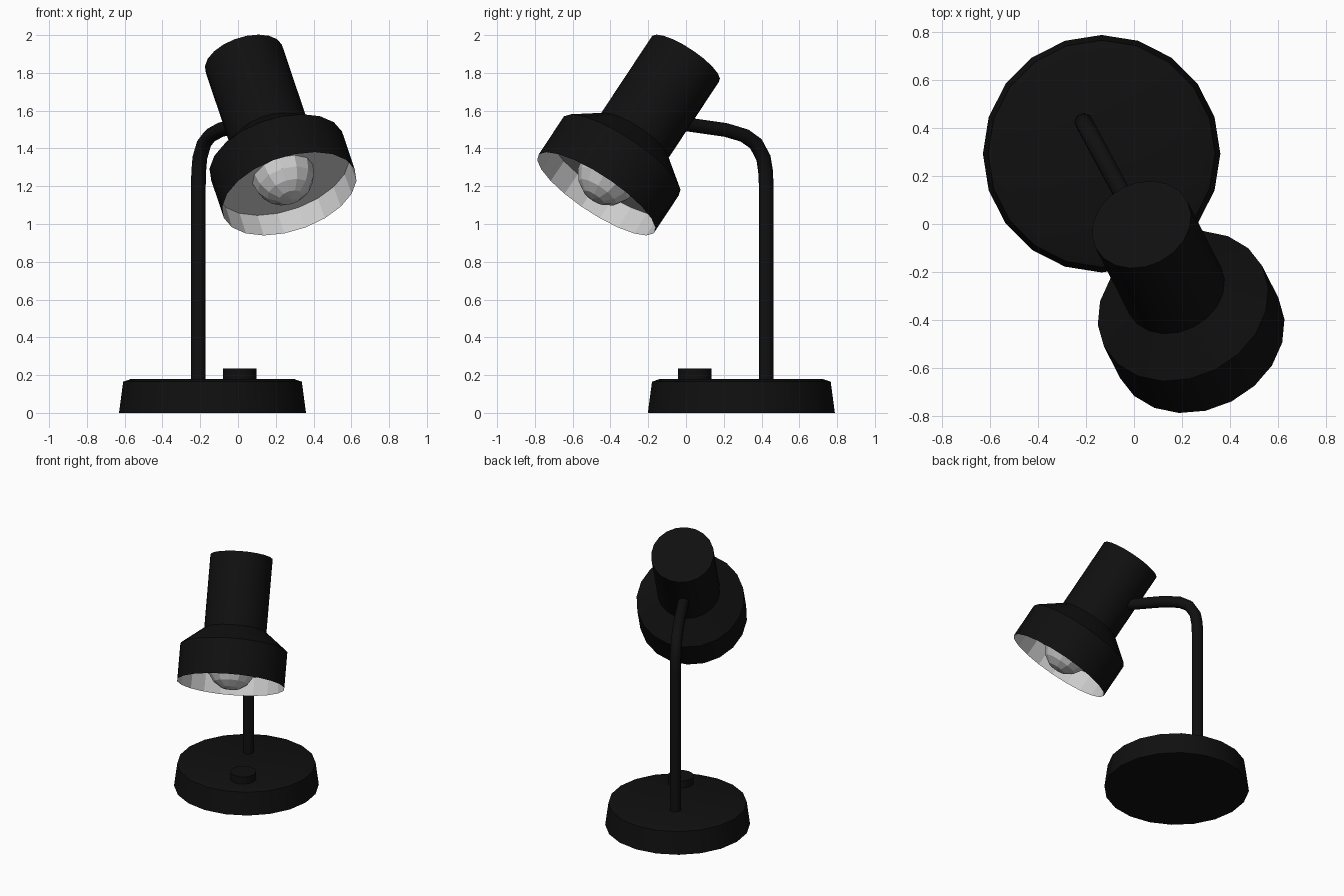
import bpy, math
from mathutils import Matrix, Vector

if "Cube" in bpy.data.objects:
    bpy.data.objects.remove(bpy.data.objects["Cube"])

black = bpy.data.materials.new("black")
black.diffuse_color = (0.005, 0.005, 0.005, 1)
black.use_nodes = True
black.node_tree.nodes["Principled BSDF"].inputs["Base Color"].default_value = black.diffuse_color


def lathe(name, profile, sides, matrix, mat=None, smooth=True):
    """Spin (radius, height) points around local z; radius 0 makes a pole."""
    verts, rings, faces = [], [], []
    for r, z in profile:
        n = sides if r > 0 else 1
        rings.append(range(len(verts), len(verts) + n))
        for i in range(n):
            a = 2 * math.pi * i / sides
            verts.append((r * math.cos(a), r * math.sin(a), z))
    for lo, hi in zip(rings, rings[1:]):
        for i in range(sides):
            j = (i + 1) % sides
            quad = [lo[i % len(lo)], lo[j % len(lo)], hi[j % len(hi)], hi[i % len(hi)]]
            faces.append(list(dict.fromkeys(quad)))
    me = bpy.data.meshes.new(name)
    me.from_pydata(verts, [], faces)
    ob = bpy.data.objects.new(name, me)
    ob.matrix_world = matrix
    bpy.context.collection.objects.link(ob)
    if mat:
        me.materials.append(mat)
    if smooth:
        bpy.ops.object.select_all(action='DESELECT')
        ob.select_set(True)
        bpy.context.view_layer.objects.active = ob
        bpy.ops.object.shade_smooth_by_angle(angle=math.radians(30))
    return ob


# weighted base and its push button
lathe("base", [(0, 0), (0.495, 0), (0.473, 0.165), (0.43, 0.18), (0, 0.18)], 20,
      Matrix.Translation((-0.135, 0.293, 0)), black)
lathe("button", [(0, 0.17), (0.089, 0.17), (0.089, 0.235), (0, 0.235)], 16,
      Matrix.Translation((0.01, 0.047, 0)), black)

# bent arm: path as (y, z), leaning to +x as it comes forward
path = [(0.425, 0.15), (0.425, 1.2), (0.421, 1.28), (0.41, 1.35), (0.37, 1.425),
        (0.31, 1.468), (0.21, 1.498), (0.02, 1.525), (-0.1, 1.54)]
curve = bpy.data.curves.new("arm", 'CURVE')
curve.dimensions = '3D'
curve.bevel_depth = 0.039
curve.bevel_resolution = 2
curve.use_fill_caps = True
spline = curve.splines.new('POLY')
spline.points.add(len(path) - 1)
for p, (y, z) in zip(spline.points, path):
    p.co = (-0.21 + (0.425 - y) * 0.54, y, z, 1)
spline.use_smooth = True
curve.materials.append(black)
bpy.context.collection.objects.link(bpy.data.objects.new("arm", curve))

# tilted head frame: origin at the centre of the opening, z along the head
head = (Matrix.Translation((0.272, -0.475, 1.16))
        @ Matrix.Rotation(math.radians(27), 4, 'Z')
        @ Matrix.Rotation(math.radians(-36.6), 4, 'X'))

# outer shade
lathe("shade", [(0.37, 0), (0.37, 0.25), (0.215, 0.375), (0.215, 0.89), (0, 0.89)],
      20, head, black)
# pale inside of the shade
lathe("shade_lining", [(0, 0.13), (0.367, 0.13), (0.37, 0)], 20, head, smooth=False)
# half-round bulb
dome = [(0.168 * math.sin(math.radians(a)), 0.13 - 0.168 * math.cos(math.radians(a)))
        for a in (0, 22.5, 45, 67.5, 90)]
lathe("bulb", dome, 12, head, smooth=False)
